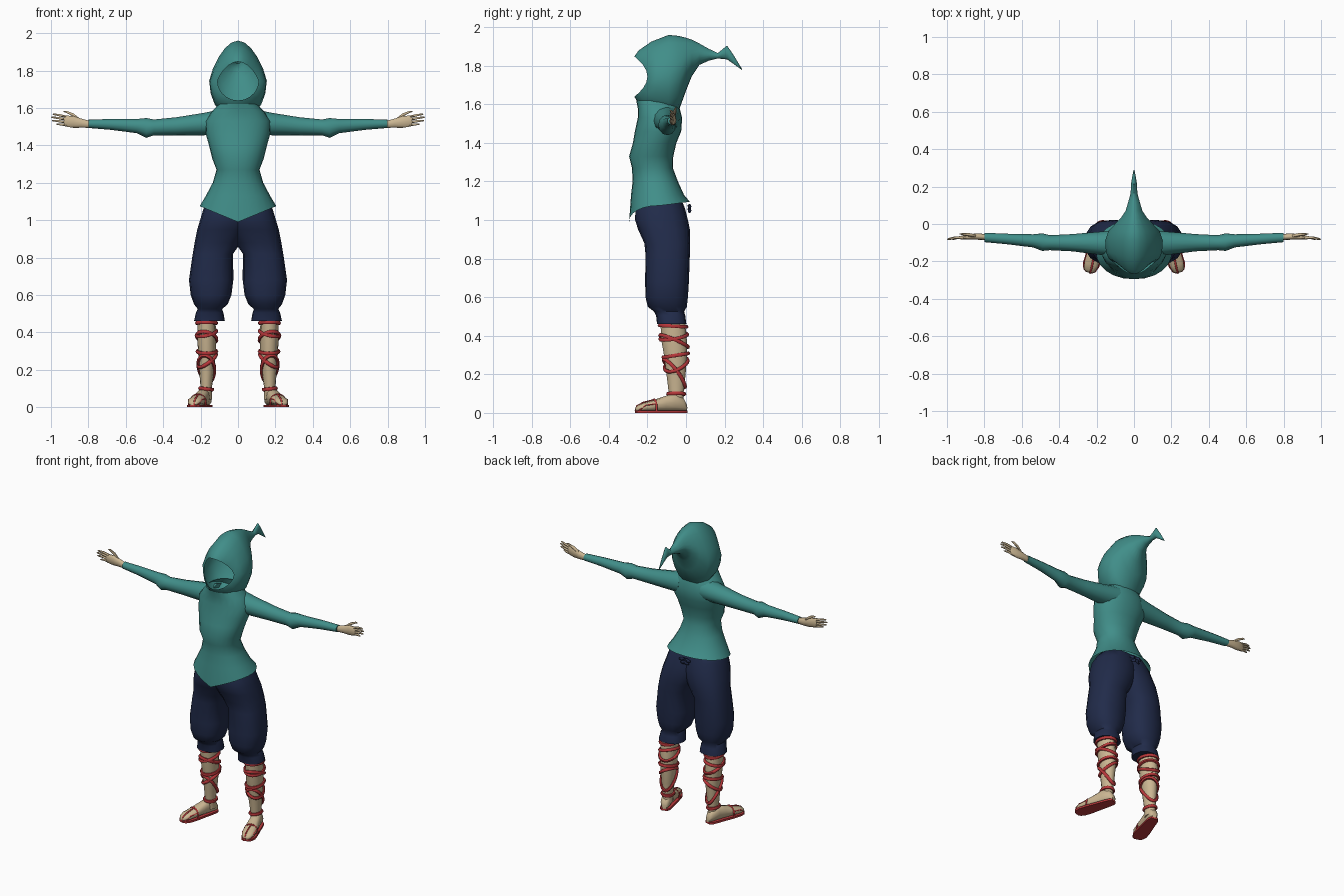
import bpy, bmesh, math
from mathutils import Vector as V

if "Cube" in bpy.data.objects:
    bpy.data.objects.remove(bpy.data.objects["Cube"])


def material(name, rgb):
    m = bpy.data.materials.new(name)
    m.diffuse_color = (*rgb, 1)
    m.use_nodes = True
    m.node_tree.nodes["Principled BSDF"].inputs["Base Color"].default_value = m.diffuse_color
    return m


TEAL = material("teal cloth", (0.052, 0.27, 0.25))
NAVY = material("navy cloth", (0.015, 0.024, 0.068))
SKIN = material("skin", (0.60, 0.47, 0.29))
RED = material("red strap", (0.48, 0.038, 0.042))


def finish(name, mesh, mat, mirror, angle=60):
    ob = bpy.data.objects.new(name, mesh)
    bpy.context.collection.objects.link(ob)
    mesh.materials.clear()
    mesh.materials.append(mat)
    bpy.ops.object.select_all(action="DESELECT")
    ob.select_set(True)
    bpy.context.view_layer.objects.active = ob
    bpy.ops.object.shade_smooth_by_angle(angle=math.radians(angle))
    if mirror:
        ob.modifiers.new("mirror", "MIRROR").use_mirror_merge = False
    return ob


def loft(name, rings, mat, mirror=False, caps=(True, True), angle=60):
    """Skin a list of closed rings with equal point counts."""
    bm = bmesh.new()
    rows = [[bm.verts.new(p) for p in r] for r in rings]
    n = len(rows[0])
    for a, b in zip(rows, rows[1:]):
        for i in range(n):
            j = (i + 1) % n
            bm.faces.new((a[i], a[j], b[j], b[i]))
    if caps[0]:
        bm.faces.new(rows[0])
    if caps[1]:
        bm.faces.new(rows[-1])
    bmesh.ops.recalc_face_normals(bm, faces=bm.faces)
    mesh = bpy.data.meshes.new(name)
    bm.to_mesh(mesh)
    bm.free()
    return finish(name, mesh, mat, mirror, angle)


def oval(c, u, v, n=16, power=2.0):
    """Superellipse ring around c with half axes u and v."""
    pts = []
    for i in range(n):
        a = 2 * math.pi * i / n
        k, s = math.cos(a), math.sin(a)
        pts.append(V(c) + V(u) * math.copysign(abs(k) ** (2 / power), k)
                   + V(v) * math.copysign(abs(s) ** (2 / power), s))
    return pts


def flat_ring(z, x0, x1, y0, y1, n=16, power=2.0):
    return oval(((x0 + x1) / 2, (y0 + y1) / 2, z), ((x1 - x0) / 2, 0, 0),
                (0, (y1 - y0) / 2, 0), n, power)


def x_rings(rows, n):
    return [oval((x, y, z), (0, ry, 0), (0, 0, rz), n) for x, y, z, ry, rz in rows]


def strap(name, pts, r, closed=False):
    """Round band along a path, mirrored to the other leg."""
    cu = bpy.data.curves.new(name, "CURVE")
    cu.dimensions = "3D"
    cu.bevel_depth, cu.bevel_resolution = r, 1
    sp = cu.splines.new("POLY")
    sp.points.add(len(pts) - 1)
    for p, q in zip(sp.points, pts):
        p.co = (*q, 1)
    sp.use_cyclic_u = closed
    cu.use_fill_caps = not closed
    tmp = bpy.data.objects.new(name, cu)
    bpy.context.collection.objects.link(tmp)
    dg = bpy.context.evaluated_depsgraph_get()
    mesh = bpy.data.meshes.new_from_object(tmp.evaluated_get(dg))
    bpy.data.objects.remove(tmp)
    return finish(name, mesh, RED, True)


# Tunic body: z, half width, front y, back y; the hem dips to a point in front
BODY = [(1.07, .205, -.295, .02), (1.13, .172, -.285, -.01), (1.20, .135, -.277, -.042),
        (1.27, .115, -.280, -.068), (1.33, .138, -.295, -.066), (1.40, .155, -.275, -.05),
        (1.46, .172, -.265, -.025), (1.53, .175, -.250, -.02), (1.58, .140, -.250, -.033),
        (1.62, .100, -.258, -.045)]
rings = [flat_ring(z, -w, w, f, b, 24, 2.15) for z, w, f, b in BODY]
for i, p in enumerate(rings[0]):
    s = math.sin(2 * math.pi * i / 24)
    p.z = 1.075 + .02 * s if s >= 0 else .99 + .085 * abs(p.x) / .205
loft("tunic_body", rings, TEAL, caps=(False, False))

# Hood: y, forward bulge, bottom z, top z, half width, from face opening to tail tip
HOOD = [(-.200, .068, 1.640, 1.848, .110), (-.185, .060, 1.600, 1.880, .135),
        (-.150, .030, 1.560, 1.925, .150), (-.090, 0, 1.530, 1.960, .154),
        (-.040, 0, 1.560, 1.955, .138), (.000, 0, 1.670, 1.945, .102),
        (.030, 0, 1.745, 1.935, .072), (.070, 0, 1.805, 1.915, .045),
        (.120, 0, 1.827, 1.887, .030), (.165, 0, 1.838, 1.866, .018),
        (.213, 0, 1.833, 1.905, .016), (.250, 0, 1.807, 1.850, .010),
        (.290, 0, 1.778, 1.784, .002)]
rings = []
for y, bulge, lo, hi, w in HOOD:
    ring = oval((0, y, (lo + hi) / 2), (w, 0, 0), (0, 0, (hi - lo) / 2), 20)
    for i, p in enumerate(ring):
        s = math.sin(2 * math.pi * i / 20)
        p.y -= bulge * s * s
        p.x *= 1 - .28 * max(0, s)
    rings.append(ring)
loft("hood", rings, TEAL, caps=(False, True))

# Sleeves with a gathered elbow
loft("sleeve", x_rings([(.08, -.105, 1.525, .075, .070), (.18, -.103, 1.514, .062, .060),
                        (.33, -.100, 1.502, .046, .048), (.45, -.100, 1.496, .040, .042),
                        (.49, -.097, 1.493, .047, .053), (.54, -.090, 1.503, .035, .038),
                        (.68, -.080, 1.512, .028, .029), (.80, -.072, 1.515, .025, .022)], 12),
     TEAL, True)

# Hands: palm, four fingers and a thumb
loft("palm", x_rings([(.79, -.070, 1.512, .016, .019), (.84, -.067, 1.519, .017, .026),
                      (.88, -.069, 1.525, .014, .033), (.92, -.073, 1.530, .011, .031),
                      (.93, -.074, 1.530, .007, .027)], 10), SKIN, True)
for name, z0, x1, z1 in (("index_finger", 1.552, .992, 1.566), ("middle_finger", 1.537, 1.0, 1.550),
                         ("ring_finger", 1.522, .995, 1.532), ("little_finger", 1.507, .972, 1.513)):
    xm, zm = (.915 + x1) / 2, (z0 + z1) / 2 + .002
    loft(name, x_rings([(.915, -.073, z0, .008, .008), (xm, -.073, zm, .007, .007),
                        (x1 - .008, -.080, z1, .005, .005), (x1, -.082, z1, .002, .002)], 6),
         SKIN, True)
loft("thumb", x_rings([(.845, -.066, 1.535, .010, .010), (.88, -.058, 1.562, .009, .010),
                       (.915, -.054, 1.578, .006, .007), (.932, -.054, 1.581, .002, .002)], 6),
     SKIN, True)

# Baggy trousers, one leg per side: z, inner x, outer x, front y, back y
LEG = [(1.12, -.08, .150, -.240, -.03), (1.06, -.08, .185, -.262, -.005),
       (1.00, -.07, .203, -.264, .010), (.95, -.05, .218, -.248, .020), (.88, -.015, .232, -.216, .022),
       (.82, .026, .242, -.210, .020), (.68, .025, .262, -.212, .015), (.60, .035, .253, -.210, .010),
       (.55, .055, .235, -.198, .004), (.525, .085, .215, -.165, -.010), (.505, .078, .225, -.155, -.004),
       (.46, .070, .235, -.150, .002)]
loft("trouser_leg", [flat_ring(z, a, b, f, k, 16, 2.4) for z, a, b, f, k in LEG], NAVY, True)

# Waist tie at the back
for name, x, z in (("tie_loop", .022, 1.07), ("tie_end", .010, 1.05)):
    loft(name, x_rings([(x - .018, .012, z + .005, .004, .006), (x, .020, z, .008, .013),
                        (x + .02, .012, z - .005, .003, .006)], 8), NAVY, True)

# Shins: z, centre x, half width, front y, back y
SHIN = [(.04, .168, .030, -.085, -.010), (.10, .170, .030, -.090, -.012), (.18, .168, .038, -.100, -.003),
        (.30, .166, .048, -.116, .008), (.38, .168, .050, -.130, .006), (.49, .168, .048, -.135, -.005)]
loft("shin", [flat_ring(z, x - w, x + w, f, b, 14) for z, x, w, f, b in SHIN], SKIN, True)


def shin_at(z):
    for a, b in zip(SHIN, SHIN[1:]):
        if z <= b[0]:
            t = (z - a[0]) / (b[0] - a[0])
            return [p + (q - p) * t for p, q in zip(a, b)]


# Leg wraps: height, front-to-back tilt, sideways tilt
for z0, ty, tx in ((.450, -.004, 0), (.372, -.030, .010), (.395, .012, -.012), (.298, .010, 0),
                   (.205, -.070, .020), (.250, .020, -.030), (.098, 0, .004)):
    pts = []
    for i in range(24):
        a = 2 * math.pi * i / 24
        z = z0 + ty * math.sin(a) + tx * math.cos(a)
        _, x, w, f, b = shin_at(z)
        pts.append((x + (w + .003) * math.cos(a),
                    (f + b) / 2 + ((b - f) / 2 + .003) * math.sin(a), z))
    strap("leg_wrap", pts, .0105, True)

# Feet, turned outward: distance from heel, half width, height
FOOT = [(0, .016, .035), (.02, .029, .070), (.07, .033, .092), (.12, .036, .076),
        (.18, .041, .056), (.23, .041, .042), (.262, .030, .030), (.274, .014, .016)]
TURN = math.radians(17)


def foot_point(d, s, z):
    return V((.162 + d * math.sin(TURN) + s * math.cos(TURN),
              .002 - d * math.cos(TURN) + s * math.sin(TURN), z))


side = foot_point(0, 1, 0) - foot_point(0, 0, 0)
loft("foot", [oval(foot_point(d, 0, .010 + h / 2), side * w, (0, 0, h / 2), 12, 2.5)
              for d, w, h in FOOT], SKIN, True)

# Sandal sole and straps
edge = [(d, w + .004) for d, w, _ in FOOT] + [(d, -w - .004) for d, w, _ in reversed(FOOT)]
loft("sandal_sole", [[foot_point(d, s, z) for d, s in edge] for z in (0, .013)], RED, True, angle=30)
arch = [foot_point(.175, -.043 * math.cos(math.pi * i / 8), .012 + .057 * math.sin(math.pi * i / 8) ** .7)
        for i in range(9)]
strap("sandal_cross_strap", arch, .006)
strap("sandal_toe_strap", [foot_point(.175, 0, .068), foot_point(.23, -.006, .054),
                           foot_point(.266, -.008, .036), foot_point(.274, -.008, .008)], .005)
for s in (-1, 1):
    strap("sandal_side_strap", [foot_point(.175, s * .036, .046), foot_point(.23, s * .036, .040),
                                foot_point(.264, s * .026, .012)], .0045)
